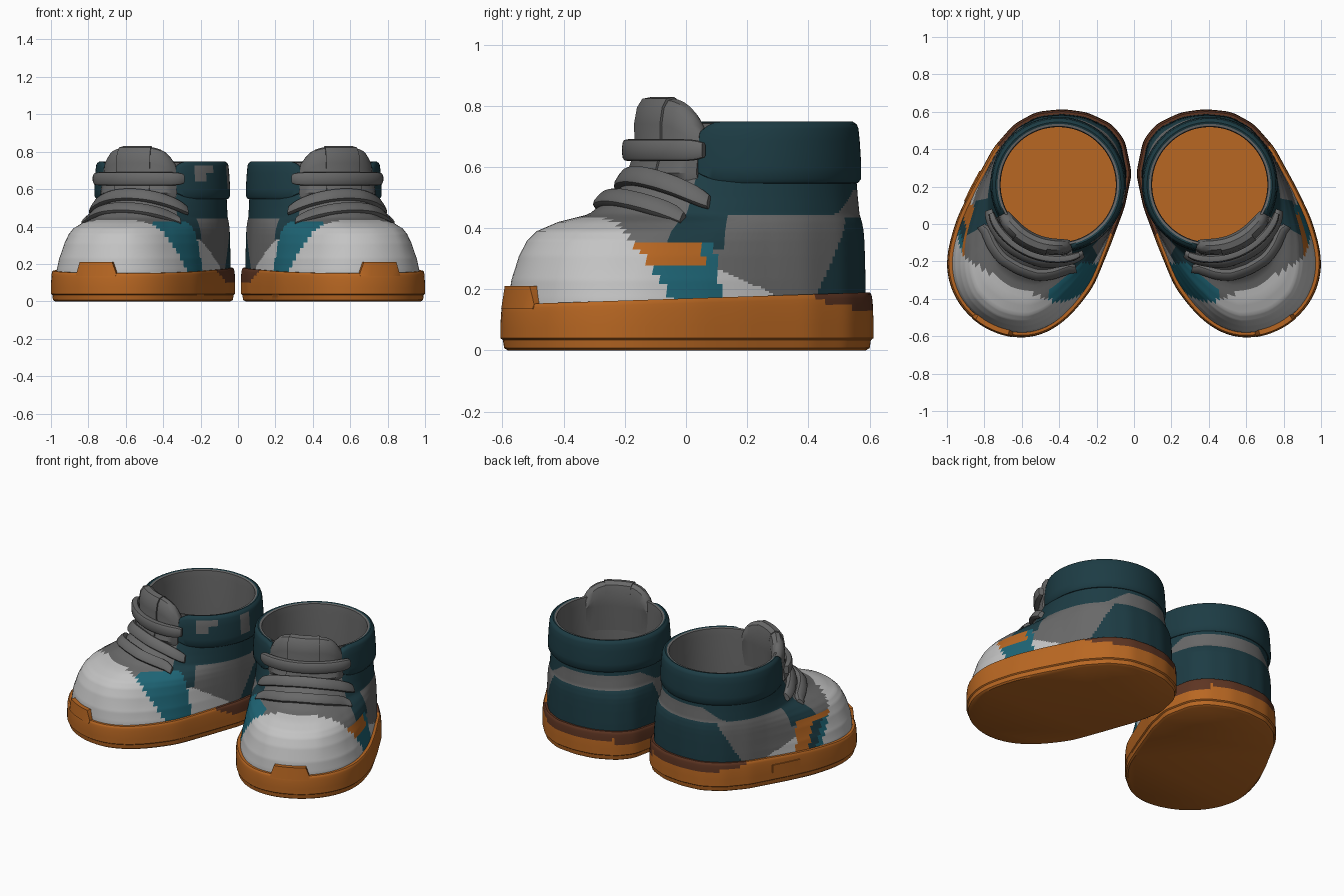
import bpy, bmesh, math
from math import radians, degrees, sin, cos

if "Cube" in bpy.data.objects:
    bpy.data.objects.remove(bpy.data.objects["Cube"])

COLOURS = {
    "white": (0.55, 0.55, 0.55), "grey": (0.14, 0.14, 0.14),
    "dark_teal": (0.012, 0.045, 0.058), "teal": (0.013, 0.13, 0.18),
    "orange": (0.48, 0.135, 0.016), "brown": (0.11, 0.035, 0.016),
}
MATS = []
for n, c in COLOURS.items():
    m = bpy.data.materials.new(n)
    m.diffuse_color = (*c, 1)
    m.use_nodes = True
    m.node_tree.nodes["Principled BSDF"].inputs["Base Color"].default_value = m.diffuse_color
    MATS.append(m)
WHITE, GREY, DARK, TEAL, ORANGE, BROWN = range(6)

# Shoe frame: ankle centre, axis turned outward, u = towards toe, v = outward
CX, CY, SA, CA = 0.405, 0.21, sin(radians(25)), cos(radians(25))
N = 180

# Sole outline around one shoe
OUTLINE = [(.012, .27), (.05, .45), (.12, .535), (.25, .597), (.38, .614), (.52, .60),
           (.64, .535), (.75, .41), (.87, .19), (.95, .02), (.992, -.13), (1.004, -.22),
           (.985, -.33), (.93, -.44), (.83, -.538), (.70, -.598), (.57, -.612), (.45, -.575),
           (.34, -.49), (.22, -.34), (.125, -.11), (.05, .09)]


def to_local(x, y):
    dx, dy = x - CX, y - CY
    return SA * dx - CA * dy, CA * dx + SA * dy


def ray_hit(th):
    """Distance from the ankle centre to the outline along an angle."""
    c, s = cos(th), sin(th)
    pts = [to_local(*p) for p in OUTLINE]
    for (x0, y0), (x1, y1) in zip(pts, pts[1:] + pts[:1]):
        a, b = c * y0 - s * x0, c * y1 - s * x1
        if a * b <= 0 and a != b:
            t = a / (a - b)
            r = c * (x0 + t * (x1 - x0)) + s * (y0 + t * (y1 - y0))
            if r > 0:
                return r
    return .4


def interp(tab, x):
    for (a, p), (b, q) in zip(tab, tab[1:]):
        if x <= b:
            return p + (q - p) * (x - a) / (b - a)
    return tab[-1][1]


RAD = [ray_hit(i * math.tau / N + 1e-5) for i in range(N)]
for _ in range(6):
    RAD = [(RAD[i - 1] + 2 * RAD[i] + RAD[(i + 1) % N]) / 4 for i in range(N)]


def sole_r(th):
    f = (th % math.tau) / math.tau * N
    i = int(f)
    return RAD[i % N] + (RAD[(i + 1) % N] - RAD[i % N]) * (f - i)


# Upper wall: height -> fraction of the way from the sole edge to the ankle
WALL = [(.12, 0), (.17, .005), (.23, .02), (.31, .07), (.36, .125), (.39, .19), (.42, .34),
        (.445, .56), (.50, .72), (.58, .9), (.63, 1)]


def upper_r(th, z):
    b = sole_r(th) - .025
    d = abs((degrees(th) + 180) % 360 - 180)
    p = 1 - .45 * interp([(0, 0), (12, .1), (28, .75), (45, 1), (75, 1), (110, 0), (181, 0)], d)
    return b + (.342 - b) * interp(WALL, z) ** p


def build_shoe(s, side):
    def P(th, r, z):
        u, v = r * cos(th), r * sin(th)
        return (s * (CX + SA * u + CA * v), CY - CA * u + SA * v, z)

    def loft(name, sections, mat=GREY, rule=None, caps=(True, True)):
        """Skin a row of closed sections; rule(u, v, z) picks a colour per face."""
        bm = bmesh.new()
        vs = [[bm.verts.new(p) for p in sec] for sec in sections]
        k = len(vs[0])
        for a, b in zip(vs, vs[1:]):
            for i in range(k):
                j = (i + 1) % k
                bm.faces.new((a[i], a[j], b[j], b[i]))
        if caps[0]:
            bm.faces.new(vs[0])
        if caps[1]:
            bm.faces.new(vs[-1])
        bmesh.ops.recalc_face_normals(bm, faces=bm.faces)
        for f in bm.faces:
            c = f.calc_center_median()
            f.material_index = rule(*to_local(s * c.x, c.y), c.z) if rule else mat
        me = bpy.data.meshes.new(name)
        bm.to_mesh(me)
        bm.free()
        for m in MATS:
            me.materials.append(m)
        me.shade_smooth()
        me.set_sharp_from_angle(angle=radians(38))
        ob = bpy.data.objects.new(side + "_" + name, me)
        bpy.context.collection.objects.link(ob)

    ring = [i * math.tau / N for i in range(N)]

    def arc(a0, a1, n):
        return [radians(a0 + (a1 - a0) * i / n) for i in range(n + 1)]

    # Sole: thin tread, then a side wall rising towards the heel
    def sole_ring(inset, frac, z=None):
        out = []
        for th in ring:
            r = sole_r(th) - inset
            top = .15 + .04 * (P(th, r, 0)[1] + .6) / 1.2
            out.append(P(th, r, z if z is not None else .04 + (top - .04) * frac))
        return out

    def sole_rule(u, v, z):
        if math.hypot(u, v) < .3:
            return ORANGE
        if v < -.1:
            return BROWN if u < .12 and z > .105 + max(0, u) * .4 else ORANGE
        return BROWN if u < -.05 and z > .14 + max(0, u + .15) * .3 else ORANGE

    loft("sole", [sole_ring(.025, 0, 0), sole_ring(.012, 0, .008), sole_ring(.008, 0, .034),
                  sole_ring(0, 0), sole_ring(0, .3), sole_ring(0, .45), sole_ring(.001, .6),
                  sole_ring(.002, .75), sole_ring(.004, .88), sole_ring(.006, .95),
                  sole_ring(.012, 1), sole_ring(.06, 1)], rule=sole_rule)

    # Toe bumper on the front of the sole
    def bumper(th):
        k = 1 if abs(th) < radians(7) else 0
        r = sole_r(th)
        return [P(th, r + .002, .135), P(th, r - .006, .15 + .06 * k),
                P(th, r - .06, .15 + .06 * k), P(th, r - .06, .135)]
    loft("toe_bumper", [bumper(t) for t in [radians(-8)] + arc(-6.5, 6.5, 6) + [radians(8)]],
         ORANGE)

    # Upper: one domed skin coloured by panel
    def upper_rule(u, v, z):
        phi = abs(degrees(math.atan2(v, u)))
        cap = .60 - .15 * (abs(v) / .4) ** 1.2 + (z - .16) * .35 * min(1, (v / .3) ** 2)
        stripe = cap - .17 - (z - .16) * .35
        if u > cap:
            return WHITE
        if u > stripe and abs(v) > .2 and z < (.35 if v > 0 else .43):
            if v > 0 and s < 0:  # three narrow bands
                k = (cap - u) / (cap - stripe)
                return ORANGE if k > .5 or z > .32 else (DARK if k > .2 else TEAL)
            if v > 0 and z > .275 and u > stripe + .04:
                return ORANGE
            return TEAL
        if phi < 36 and z > .33:
            return GREY
        if z > .44 + min(1, max(0, (phi - 115) / 25)) * .085:
            return DARK
        if phi < 53 and z > .33:
            return DARK
        if phi > 100 + (z - .17) * 95 and z < .435:
            return DARK
        start, slope = (.08, .4) if v > 0 else (.02, .6)
        if u > start and z < .18 + (u - start) * slope:
            return WHITE
        return GREY
    heights = [.12 + .51 * i / 68 for i in range(69)]
    loft("upper", [[P(t, upper_r(t, z), z) for t in ring] for z in heights],
         rule=upper_rule, caps=(False, False))

    # Lining with the insole as its floor
    loft("lining", [[P(t, r, z) for t in ring] for r, z in
                    ((.308, .20), (.308, .22), (.308, .70), (.312, .742), (.325, .745))],
         rule=lambda u, v, z: ORANGE if z < .205 else GREY, caps=(True, False))

    # Padded ankle collar, open at the front
    COLLAR = [(.325, .545), (.352, .547), (.363, .562), (.363, .60), (.361, .64), (.358, .685),
              (.354, .725), (.348, .74), (.335, .748), (.318, .742), (.318, .60)]

    def collar_section(th):
        d = min(degrees(th), 360 - degrees(th))
        k = 1 - .3 * max(0, (48 - d) / 12) ** 2
        return [P(th, r, .64 + (z - .64) * k) for r, z in COLLAR]

    def collar_rule(u, v, z):
        phi = degrees(math.atan2(v, u))
        if s < 0 and math.hypot(u, v) > .345:
            if -74 < phi < -55 and (.685 if phi < -66 else .64) < z < .73:
                return GREY
            if -112 < phi < -100 and .60 < z < .73:
                return GREY
        return DARK
    loft("collar", [collar_section(t) for t in arc(36, 324, 96)], rule=collar_rule)

    # Tongue with a raised centre tab
    TONGUE = [(.36, .52), (.40, .58), (.375, .66), (.378, .74), (.368, .795), (.35, .82),
              (.325, .826), (.30, .81), (.288, .76), (.292, .68), (.302, .52)]

    def tongue(half, grow, drop):
        out = []
        for th in arc(-half, half, 16):
            a = abs(degrees(th)) / half
            out.append([P(th, .33 + (r - .33) * (1 - .35 * drop * a ** 6) + grow * (r > .33),
                          z - .09 * drop * a ** 4 * (z > .7) + grow * .4 * (z > .8))
                        for r, z in TONGUE])
        return out
    loft("tongue", tongue(37, 0, 1))
    loft("tongue_tab", tongue(15, .008, 0))

    # Laces: flattened bands following the front of the shoe
    def lace(name, half, zc, drop, w, h, tilt, off, base=None):
        ct, st = cos(radians(tilt)), sin(radians(tilt))
        secs = []
        for th in arc(-half, half, 32):
            a = abs(degrees(th)) / half
            z = zc - drop * a * a
            r = (base or upper_r(th, z)) + off * (1 - .4 * a ** 6)
            k = 1 - .3 * a ** 12
            sec = []
            for i in range(12):
                q = i * math.tau / 12
                c = math.copysign(abs(cos(q)) ** .6, cos(q)) * h * k
                e = math.copysign(abs(sin(q)) ** .6, sin(q)) * w * k
                sec.append(P(th, r + c * ct - e * st, z + c * st + e * ct))
            secs.append(sec)
        loft(name, secs)
    lace("ankle_strap", 42, .655, 0, .036, .022, 0, .022, .376)
    lace("middle_lace", 45, .57, .085, .034, .02, 35, .02)
    lace("lower_lace", 37, .50, .07, .032, .02, 45, .018)

    # Small label plate on the outer side of one sole
    if s < 0:
        loft("sole_label", [[P(t, sole_r(t) + d, z) for d, z in
                             ((-.01, .085), (.006, .085), (.006, .135), (-.01, .135))]
                            for t in arc(55, 75, 8)], ORANGE)


build_shoe(1, "right")
build_shoe(-1, "left")
